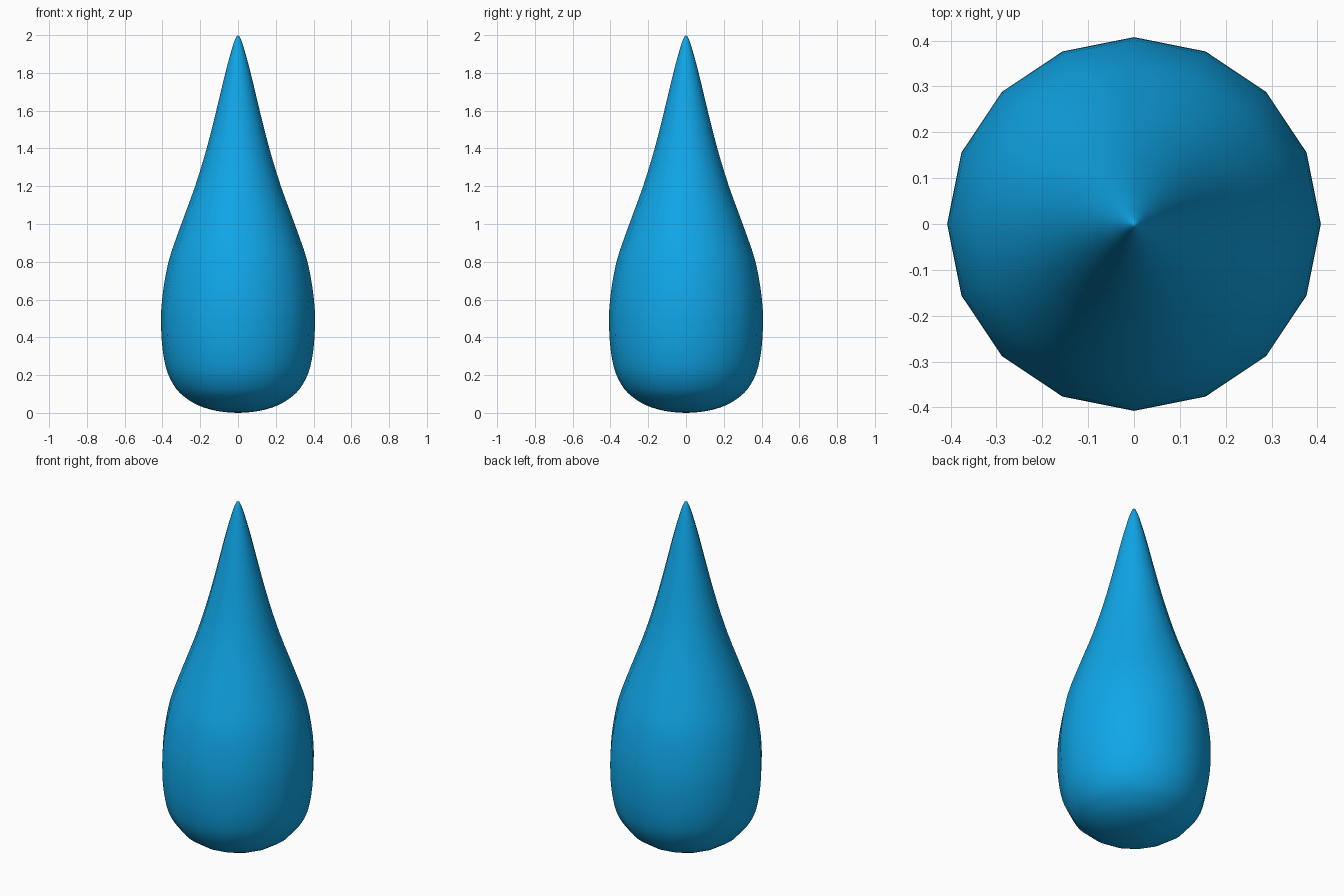
import bpy, bmesh, math
from mathutils import Vector

if "Cube" in bpy.data.objects:
    bpy.data.objects.remove(bpy.data.objects["Cube"])

SIDES = 16
# Half profile (radius, height), bottom to tip
PROFILE = [(0.12, 0.012), (0.21, 0.04), (0.27, 0.075), (0.325, 0.125),
           (0.372, 0.21), (0.397, 0.32), (0.407, 0.45), (0.402, 0.6),
           (0.368, 0.8), (0.3, 1.0), (0.227, 1.2), (0.166, 1.4),
           (0.115, 1.6), (0.067, 1.8), (0.04, 1.9), (0.022, 1.96)]
TOP, STEPS = 2.0, 3


def catmull(p0, p1, p2, p3, t):
    return 0.5 * (2 * p1 + (p2 - p0) * t + (2 * p0 - 5 * p1 + 4 * p2 - p3) * t * t
                  + (3 * p1 - p0 - 3 * p2 + p3) * t ** 3)


# Smooth the profile, mirroring across the axis at both ends for round poles
pts = [Vector((-PROFILE[0][0], PROFILE[0][1])), Vector((0, 0))]
pts += [Vector(p) for p in PROFILE]
pts += [Vector((0, TOP)), Vector((-PROFILE[-1][0], PROFILE[-1][1]))]
curve = []
for i in range(1, len(pts) - 2):
    curve += [catmull(*pts[i - 1:i + 3], k / STEPS) for k in range(STEPS)]
rings = curve[1:]

# Revolve into a 16-sided drop
bm = bmesh.new()
bottom = bm.verts.new((0, 0, 0))
top = bm.verts.new((0, 0, TOP))
loops = [[bm.verts.new((r * math.cos(2 * math.pi * s / SIDES),
                        r * math.sin(2 * math.pi * s / SIDES), z))
          for s in range(SIDES)] for r, z in rings]
for s in range(SIDES):
    n = (s + 1) % SIDES
    bm.faces.new((bottom, loops[0][n], loops[0][s]))
    bm.faces.new((top, loops[-1][s], loops[-1][n]))
    for a, b in zip(loops, loops[1:]):
        bm.faces.new((a[s], a[n], b[n], b[s]))
for f in bm.faces:
    f.smooth = True
mesh = bpy.data.meshes.new("water_drop")
bm.to_mesh(mesh)
bm.free()
drop = bpy.data.objects.new("water_drop", mesh)
bpy.context.collection.objects.link(drop)

# Blue colour
mat = bpy.data.materials.new("blue")
mat.diffuse_color = (0.005, 0.38, 0.8, 1)
mat.use_nodes = True
mat.node_tree.nodes["Principled BSDF"].inputs["Base Color"].default_value = mat.diffuse_color
mesh.materials.append(mat)
